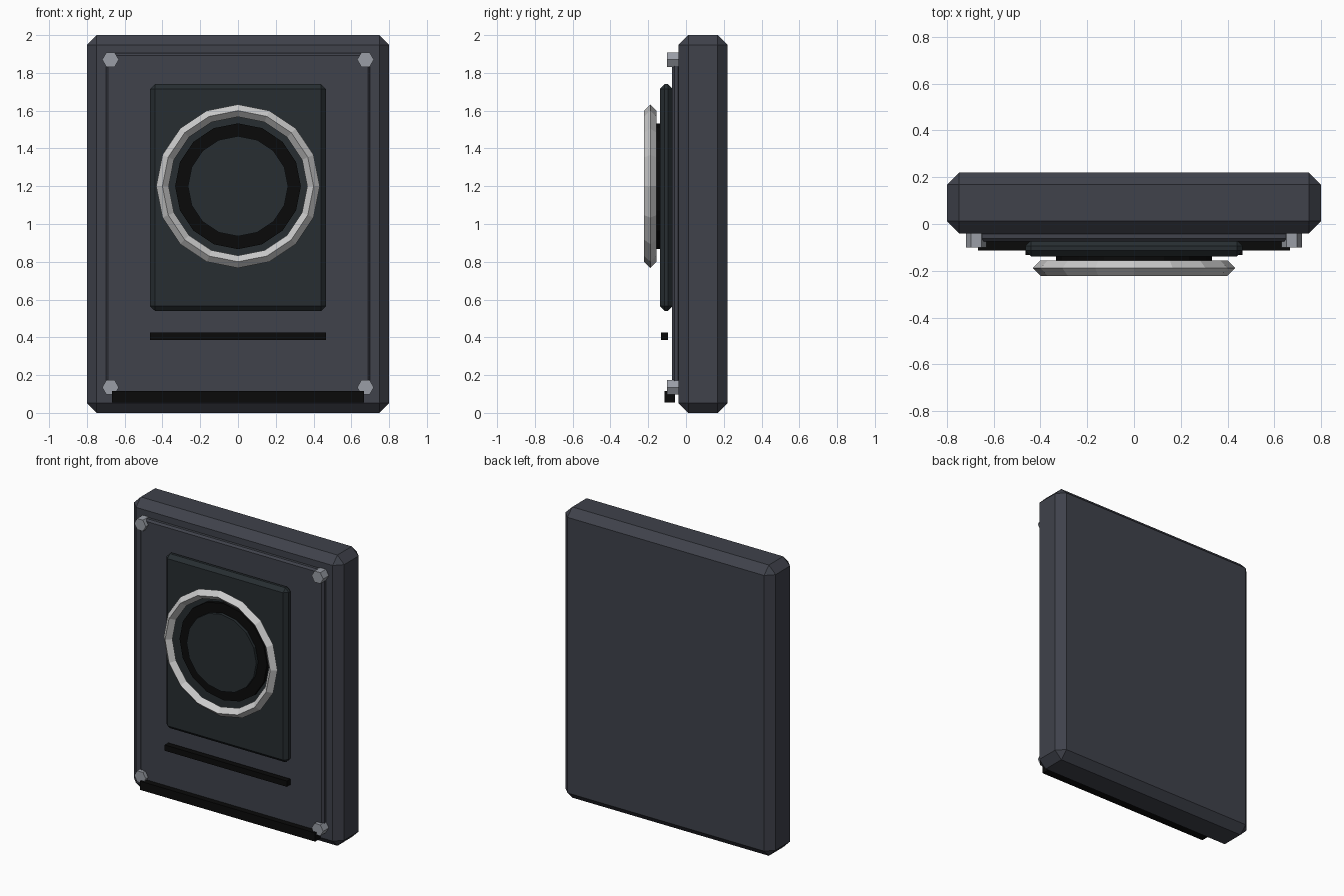
import bpy
from math import pi

if "Cube" in bpy.data.objects:
    bpy.data.objects.remove(bpy.data.objects["Cube"])


def material(name, rgb):
    m = bpy.data.materials.new(name)
    m.diffuse_color = (*rgb, 1)
    m.use_nodes = True
    m.node_tree.nodes["Principled BSDF"].inputs["Base Color"].default_value = m.diffuse_color
    return m


SHELL = material("shell_grey", (0.05, 0.054, 0.07))
PLATE = material("dark_plate", (0.02, 0.027, 0.031))
BLACK = material("black", (0.003, 0.003, 0.003))
SILVER = material("silver", (0.7, 0.71, 0.72))
STEEL = material("steel", (0.32, 0.34, 0.38))


def finish(name, mat, bevel=0):
    ob = bpy.context.object
    ob.name = name
    ob.data.materials.append(mat)
    if bevel:
        mod = ob.modifiers.new("chamfer", 'BEVEL')
        mod.width = bevel
        mod.segments = 1
    return ob


def box(name, x, y0, y1, z0, z1, mat, bevel=0):
    bpy.ops.mesh.primitive_cube_add(size=1, location=(0, (y0 + y1) / 2, (z0 + z1) / 2))
    bpy.context.object.scale = (2 * x, y1 - y0, z1 - z0)
    bpy.ops.object.transform_apply(location=False, rotation=False, scale=True)
    return finish(name, mat, bevel)


def disc(name, x, z, r, y0, y1, sides, mat, turn=0):
    bpy.ops.mesh.primitive_cylinder_add(vertices=sides, radius=r, depth=y1 - y0,
                                        location=(x, (y0 + y1) / 2, z),
                                        rotation=(pi / 2, turn, 0))
    return finish(name, mat)


# Chamfered body and stacked front panels
box("body", 0.80, -0.04, 0.22, 0.0, 2.0, SHELL, 0.052)
box("front_panel", 0.70, -0.075, -0.03, 0.10, 1.905, SHELL, 0.013)
box("inner_plate", 0.465, -0.138, -0.07, 0.54, 1.74, PLATE, 0.025)

# Round dial: black base, raised centre and faceted silver ring
disc("dial_base", 0, 1.2, 0.333, -0.16, -0.13, 16, BLACK)
disc("dial_centre", 0, 1.2, 0.265, -0.18, -0.15, 16, PLATE)
bpy.ops.mesh.primitive_torus_add(major_segments=16, minor_segments=4,
                                 major_radius=0.40, minor_radius=0.033,
                                 location=(0, -0.189, 1.2), rotation=(pi / 2, 0, 0))
finish("dial_ring", SILVER)

# Black trim bars below the plate and at the foot
box("slot_bar", 0.465, -0.133, -0.094, 0.385, 0.425, BLACK)
box("foot_bar", 0.667, -0.114, -0.058, 0.055, 0.115, BLACK)

# Hexagonal corner bolts
for sx in (-1, 1):
    for z in (0.135, 1.87):
        disc("corner_bolt", sx * 0.675, z, 0.044, -0.101, -0.04, 6, STEEL, pi / 6)
